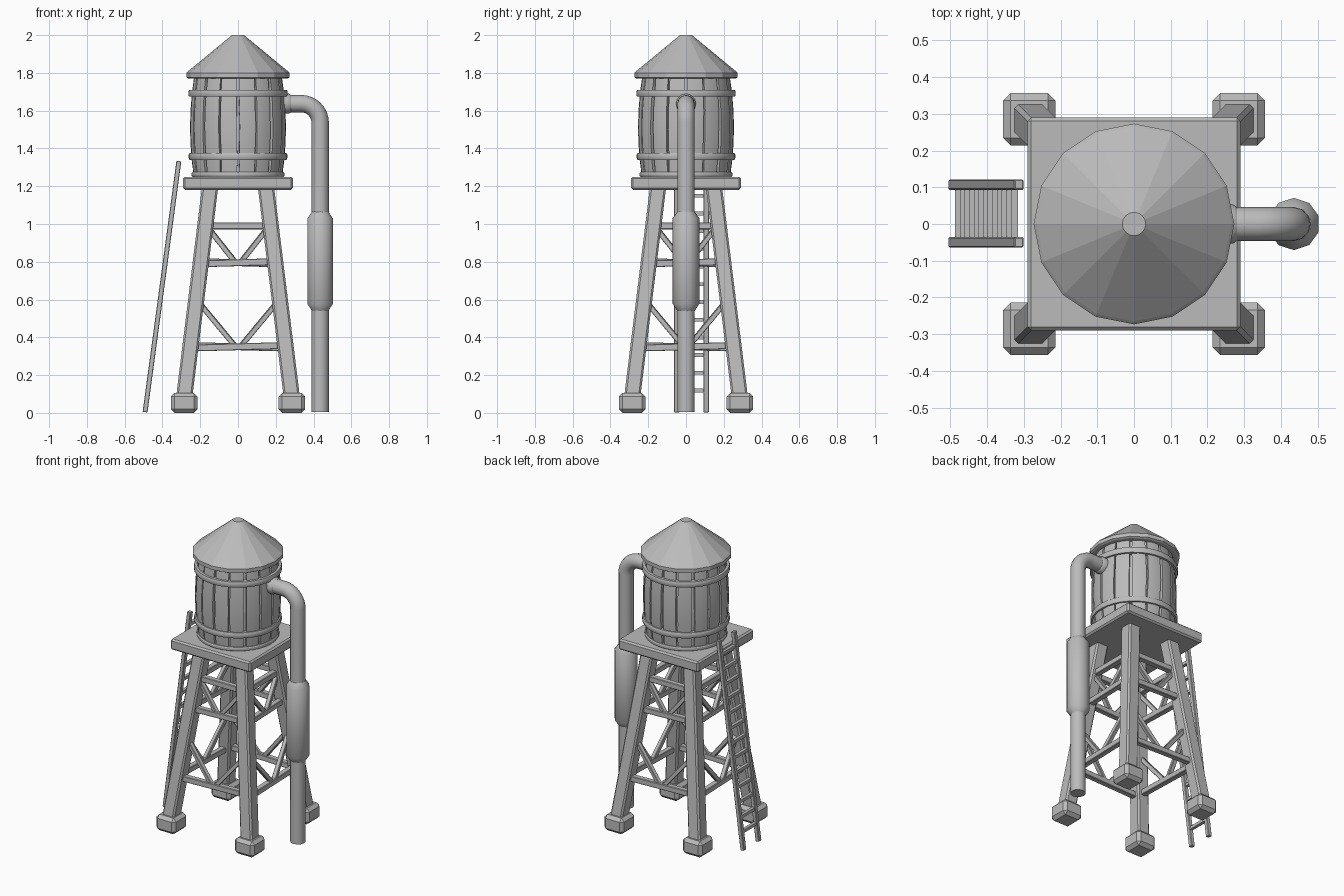
import bpy, bmesh, math, random
from mathutils import Vector, Matrix

random.seed(4)
if "Cube" in bpy.data.objects:
    bpy.data.objects.remove(bpy.data.objects["Cube"])

grey = bpy.data.materials.new("plain_grey")
grey.use_nodes = True
GREY = (0.5, 0.5, 0.5, 1)
grey.diffuse_color = GREY
grey.node_tree.nodes["Principled BSDF"].inputs["Base Color"].default_value = GREY


def finish(name, bm, bevel=0, smooth=None):
    bmesh.ops.recalc_face_normals(bm, faces=bm.faces)
    mesh = bpy.data.meshes.new(name)
    bm.to_mesh(mesh)
    bm.free()
    mesh.materials.append(grey)
    obj = bpy.data.objects.new(name, mesh)
    bpy.context.collection.objects.link(obj)
    if bevel:
        mod = obj.modifiers.new("Bevel", "BEVEL")
        mod.width, mod.segments = bevel, 1
    if smooth:
        bpy.ops.object.select_all(action="DESELECT")
        obj.select_set(True)
        bpy.context.view_layer.objects.active = obj
        bpy.ops.object.shade_smooth_by_angle(angle=math.radians(smooth))
    return obj


def box(name, centre, size, bevel=0):
    bm = bmesh.new()
    bmesh.ops.create_cube(bm, size=1)
    bmesh.ops.scale(bm, vec=size, verts=bm.verts)
    bmesh.ops.translate(bm, vec=centre, verts=bm.verts)
    return finish(name, bm, bevel)


def beam(name, a, b, width, height, bevel=0):
    """Square bar from a to b."""
    a, b = Vector(a), Vector(b)
    d = b - a
    bm = bmesh.new()
    bmesh.ops.create_cube(bm, size=1)
    bmesh.ops.scale(bm, vec=(width, height, d.length), verts=bm.verts)
    turn = d.to_track_quat("Z", "Y").to_matrix().to_4x4()
    bm.transform(Matrix.Translation((a + b) / 2) @ turn)
    return finish(name, bm, bevel)


def lathe(name, profile, sides, centre=(0, 0, 0), start=0, smooth=None):
    """Closed solid turned from (radius, height) points."""
    bm = bmesh.new()
    rings = []
    for r, z in profile:
        rings.append([bm.verts.new((
            centre[0] + r * math.cos(start + math.tau * i / sides),
            centre[1] + r * math.sin(start + math.tau * i / sides),
            centre[2] + z)) for i in range(sides)])
    for low, high in zip(rings, rings[1:]):
        for i in range(sides):
            j = (i + 1) % sides
            bm.faces.new((low[i], low[j], high[j], high[i]))
    bm.faces.new(rings[0])
    bm.faces.new(rings[-1])
    return finish(name, bm, smooth=smooth)


# Footings and leaning legs
def spread(z):
    return 0.295 - 0.123 * z


for sx in (-1, 1):
    for sy in (-1, 1):
        box("footing", (sx * 0.285, sy * 0.285, 0.053), (0.142, 0.142, 0.105), 0.02)
        bm = bmesh.new()
        bmesh.ops.create_cube(bm, size=1)
        for v in bm.verts:
            z = 0.08 if v.co.z < 0 else 1.2
            s = spread(z)
            v.co = (sx * s + v.co.x * 0.086, sy * s + v.co.y * 0.086, z)
        finish("leg", bm, 0.01)

# Cross bars and V braces on all four sides
for side in range(4):
    turn = Matrix.Rotation(side * math.pi / 2, 3, "Z")

    def brace(name, x1, z1, x2, z2, thick):
        beam(name, turn @ Vector((x1, -spread(z1), z1)),
             turn @ Vector((x2, -spread(z2), z2)), thick, thick, 0.003)

    for z, tilt in ((0.35, 0.006), (0.795, 0.005), (0.99, 0)):
        half = spread(z) - 0.03
        brace("cross_bar", -half, z - tilt, half, z + tilt, 0.036)
    for low, high in ((0.35, 0.57), (0.795, 0.965)):
        for s in (-1, 1):
            brace("diagonal_brace", s * 0.012, low, s * (spread(high) - 0.03), high, 0.027)

# Platform
box("platform", (0, 0, 1.215), (0.58, 0.58, 0.07), 0.01)

# Barrel: inner core, bulging staves, hoops
def bulge(z):
    return 0.254 - 0.3 * (z - 1.51) ** 2


lathe("barrel_core", [(0.222, 1.24), (0.236, 1.5), (0.222, 1.79)], 32)
STAVES = 16
for i in range(STAVES):
    gap_a, gap_b = random.uniform(0.012, 0.04), random.uniform(0.012, 0.04)
    a0 = math.tau * (i - 0.0) / STAVES + gap_a
    a1 = math.tau * (i + 1) / STAVES - gap_b
    bm = bmesh.new()
    rows = []
    for k in range(7):
        z = 1.25 + k * 0.53 / 6
        wob = random.uniform(-0.008, 0.008)
        row = []
        for r, a in ((0.21, a0), (bulge(z), a0), (bulge(z) + 0.002, (a0 + a1) / 2),
                     (bulge(z), a1), (0.21, a1)):
            row.append(bm.verts.new((r * math.cos(a + wob), r * math.sin(a + wob), z)))
        rows.append(row)
    for low, high in zip(rows, rows[1:]):
        for j in range(5):
            n = (j + 1) % 5
            bm.faces.new((low[j], low[n], high[n], high[j]))
    bm.faces.new(rows[0])
    bm.faces.new(rows[-1])
    finish("barrel_stave", bm, smooth=30)

for z, r, h in ((1.262, 0.246, 0.024), (1.358, 0.261, 0.036), (1.692, 0.263, 0.036)):
    lathe("barrel_hoop", [(r - 0.03, -h / 2), (r - 0.004, -h / 2), (r, -h / 4),
                          (r, h / 4), (r - 0.004, h / 2), (r - 0.03, h / 2)],
          32, (0, 0, z), smooth=30)

# Conical roof
lathe("roof", [(0.262, 1.77), (0.273, 1.776), (0.273, 1.8), (0.265, 1.808), (0.032, 2.0)], 16)

# Downpipe with elbow into the barrel
curve = bpy.data.curves.new("downpipe", "CURVE")
curve.dimensions = "3D"
curve.bevel_depth = 0.046
curve.bevel_resolution = 4
curve.use_fill_caps = True
PIPE_X, BEND = 0.435, 0.1
path = [(0.22, 1.637)]
for k in range(9):
    a = math.pi / 2 * (1 - k / 8)
    path.append((PIPE_X - BEND + BEND * math.cos(a), 1.637 - BEND + BEND * math.sin(a)))
path.append((PIPE_X, 0.005))
spline = curve.splines.new("POLY")
spline.points.add(len(path) - 1)
for p, (x, z) in zip(spline.points, path):
    p.co = (x, 0, z, 1)
pipe = bpy.data.objects.new("downpipe", curve)
curve.materials.append(grey)
bpy.context.collection.objects.link(pipe)
bpy.ops.object.select_all(action="DESELECT")
pipe.select_set(True)
bpy.context.view_layer.objects.active = pipe
bpy.ops.object.convert(target="MESH")
bpy.ops.object.shade_smooth_by_angle(angle=math.radians(40))

# Pipe collar and thick sleeve
collar = lathe("pipe_collar", [(0.053, 0), (0.053, 0.03), (0.046, 0.04)], 12, smooth=40)
collar.rotation_euler = (0, math.pi / 2, 0)
collar.location = (0.24, 0, 1.637)
lathe("pipe_sleeve", [(0.046, 0.54), (0.071, 0.578), (0.071, 1.03), (0.046, 1.065)],
      10, (PIPE_X, 0, 0), math.radians(18), smooth=40)

# Leaning ladder
FOOT, TOP = Vector((-0.492, 0, 0.004)), Vector((-0.313, 0, 1.333))
for y in (-0.05, 0.107):
    off = Vector((0, y, 0))
    beam("ladder_rail", FOOT + off, TOP + off, 0.028, 0.026, 0.003)
for k in range(13):
    p = FOOT.lerp(TOP, (0.115 + k * 0.094) / 1.333)
    beam("ladder_rung", p + Vector((0, -0.05, 0)), p + Vector((0, 0.107, 0)), 0.02, 0.02)
